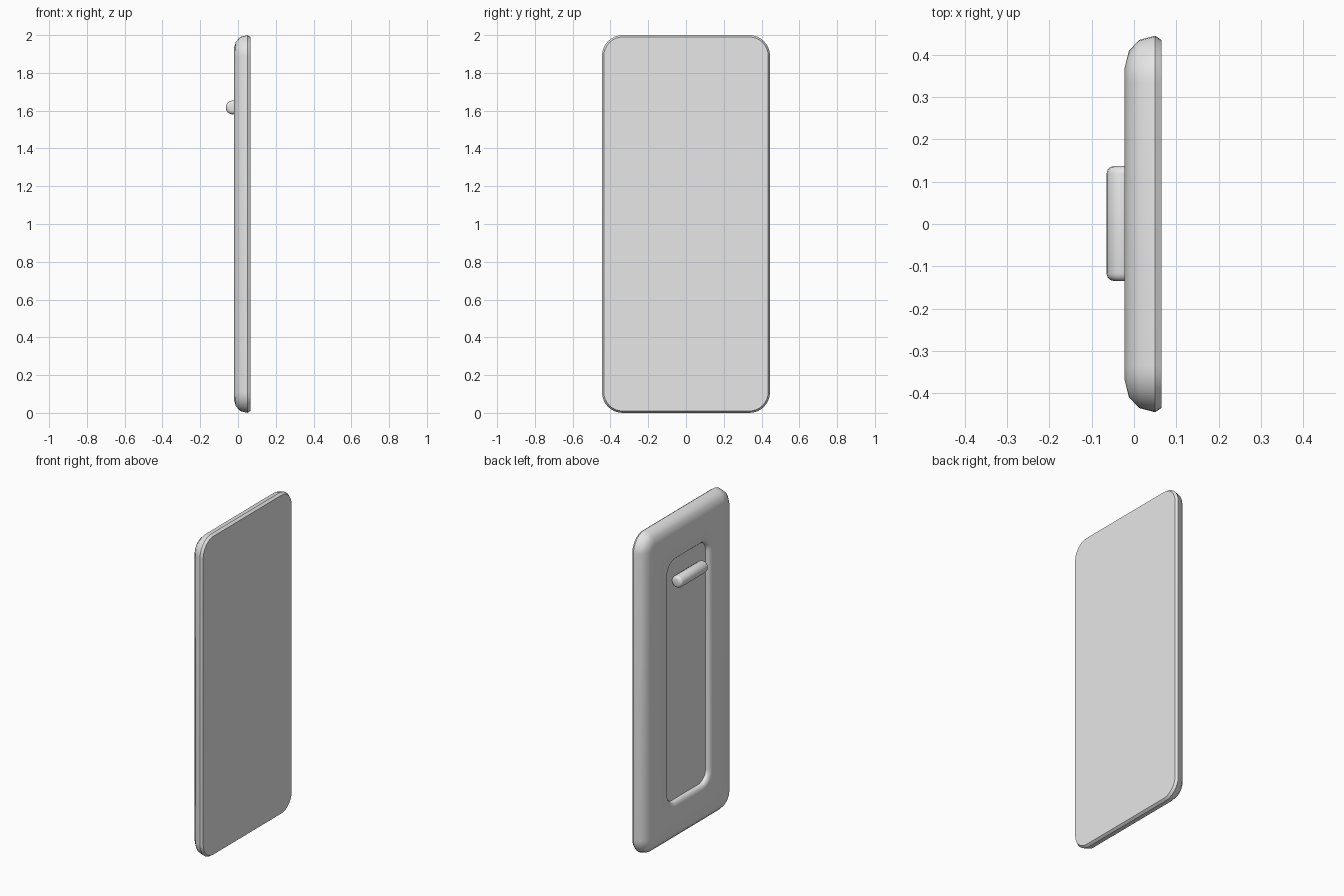
import bpy, bmesh, math
from mathutils import Matrix

cube = bpy.data.objects.get("Cube")
if cube:
    bpy.data.objects.remove(cube, do_unlink=True)

# Single grey material
grey = bpy.data.materials.new("light_grey")
grey.use_nodes = True
grey.diffuse_color = (0.8, 0.8, 0.8, 1)
grey.node_tree.nodes["Principled BSDF"].inputs["Base Color"].default_value = (0.8, 0.8, 0.8, 1)


def finish(bm, name):
    bmesh.ops.recalc_face_normals(bm, faces=bm.faces)
    mesh = bpy.data.meshes.new(name)
    bm.to_mesh(mesh)
    bm.free()
    mesh.materials.append(grey)
    obj = bpy.data.objects.new(name, mesh)
    bpy.context.collection.objects.link(obj)
    bpy.ops.object.select_all(action='DESELECT')
    obj.select_set(True)
    bpy.context.view_layer.objects.active = obj
    bpy.ops.object.shade_smooth_by_angle(angle=math.radians(40))
    return obj


def rounded_ring(bm, x, half_y, half_z, radius, steps=8):
    """Rounded rectangle of vertices facing along x."""
    ring = []
    for corner, (sy, sz) in enumerate([(1, 1), (-1, 1), (-1, -1), (1, -1)]):
        for i in range(steps + 1):
            a = math.pi / 2 * (corner + i / steps)
            ring.append(bm.verts.new((
                x,
                sy * (half_y - radius) + radius * math.cos(a),
                1 + sz * (half_z - radius) + radius * math.sin(a))))
    return ring


# Slab: flat face, rounded rim, then a soft lip down to the recess floor
bm = bmesh.new()
rim = [(0.065, 0.01), (0.05, 0), (0.012, 0.01), (-0.012, 0.036), (-0.022, 0.075)]
lip = [(-0.022, 0), (-0.017, 0.018), (-0.007, 0.027), (0.006, 0.03)]
rings = [rounded_ring(bm, x, 0.445 - d, 1 - d, 0.11 - d) for x, d in rim]
rings += [rounded_ring(bm, x, 0.23 - d, 0.78 - d, 0.1 - d) for x, d in lip]
for a, b in zip(rings, rings[1:]):
    for i in range(len(a)):
        j = (i + 1) % len(a)
        bm.faces.new((a[i], a[j], b[j], b[i]))
bm.faces.new(rings[0])
bm.faces.new(rings[-1])
finish(bm, "door_slab")

# Handle: short horizontal bar with softened ends
bm = bmesh.new()
bmesh.ops.create_cone(bm, cap_ends=True, segments=16, radius1=0.037, radius2=0.037, depth=0.272,
                      matrix=Matrix.Translation((-0.028, 0.001, 1.617)) @ Matrix.Rotation(math.pi / 2, 4, 'X'))
end_edges = [e for e in bm.edges if abs(e.verts[0].co.y - e.verts[1].co.y) < 0.01]
bmesh.ops.bevel(bm, geom=end_edges, offset=0.018, segments=3, profile=0.5, affect='EDGES')
finish(bm, "handle_bar")
